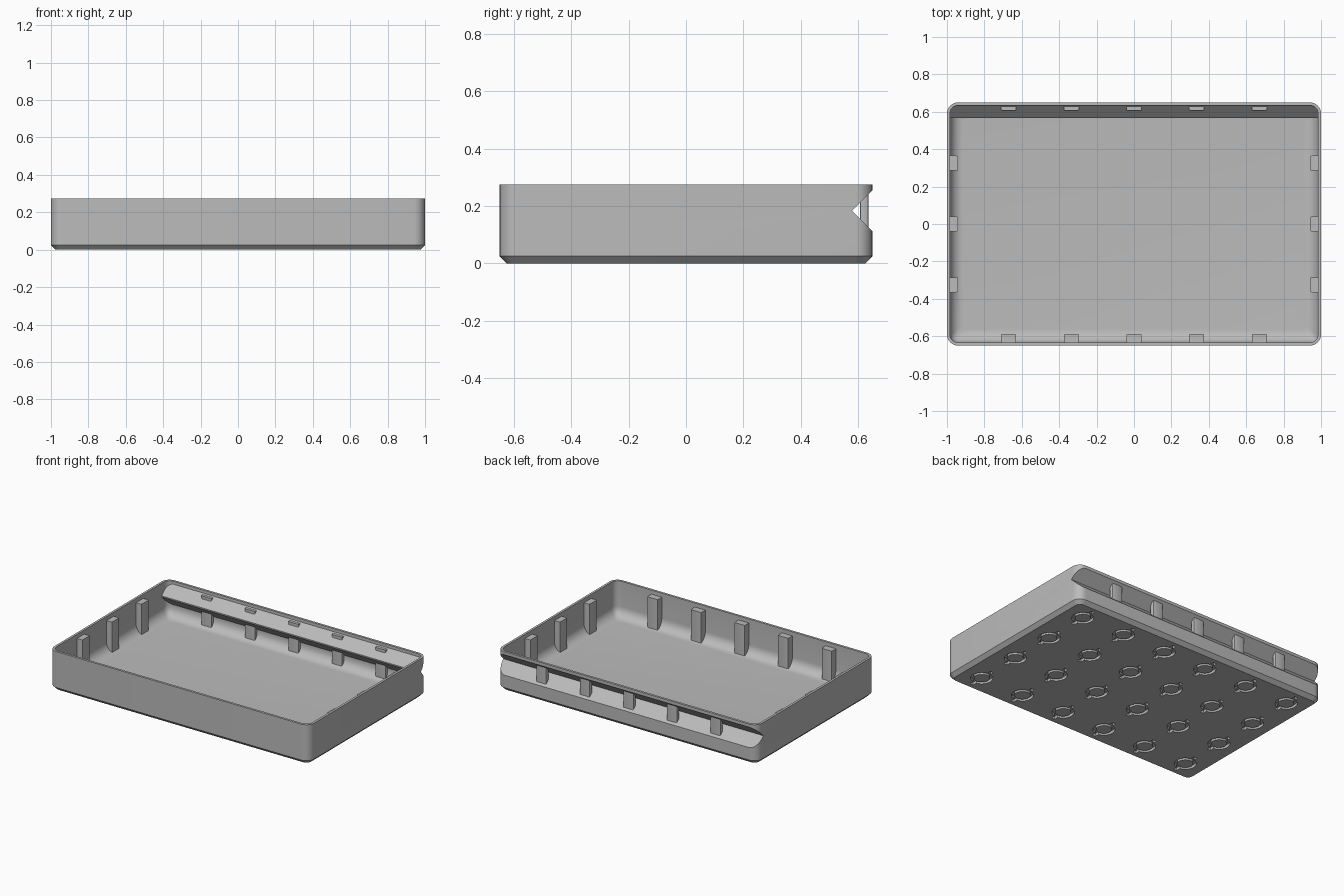
import bpy, bmesh, math
from mathutils import Matrix, Vector

if "Cube" in bpy.data.objects:
    bpy.data.objects.remove(bpy.data.objects["Cube"])

HX, HY, TOP = 1.0, 0.65, 0.275
WALL, FLOOR, RADIUS = 0.016, 0.03, 0.06

grey = bpy.data.materials.new("plain grey")
grey.use_nodes = True
grey.diffuse_color = (0.5, 0.5, 0.5, 1)
grey.node_tree.nodes["Principled BSDF"].inputs["Base Color"].default_value = (0.5, 0.5, 0.5, 1)


def finish(bm, name):
    bmesh.ops.recalc_face_normals(bm, faces=bm.faces)
    mesh = bpy.data.meshes.new(name)
    bm.to_mesh(mesh)
    bm.free()
    mesh.materials.append(grey)
    obj = bpy.data.objects.new(name, mesh)
    bpy.context.collection.objects.link(obj)
    return obj


def rounded_loop(bm, inset, z, steps=8):
    """Rounded rectangle, inset from the outer wall."""
    r = max(RADIUS - inset, 0.03)
    cx, cy = HX - inset - r, HY - inset - r
    verts = []
    for q, (sx, sy) in enumerate([(1, 1), (-1, 1), (-1, -1), (1, -1)]):
        for i in range(steps + 1):
            a = math.pi / 2 * (q + i / steps)
            verts.append(bm.verts.new((sx * cx + r * math.cos(a), sy * cy + r * math.sin(a), z)))
    return verts


def loft(name, rings):
    """Closed solid through rounded rectangles given as (inset, height)."""
    bm = bmesh.new()
    loops = [rounded_loop(bm, *ring) for ring in rings]
    n = len(loops[0])
    for low, high in zip(loops, loops[1:]):
        for i in range(n):
            j = (i + 1) % n
            bm.faces.new((low[i], low[j], high[j], high[i]))
    bm.faces.new(loops[0])
    bm.faces.new(loops[-1])
    return finish(bm, name)


def prism(name, profile, half):
    """Profile in y and z, pulled along x."""
    bm = bmesh.new()
    ends = [[bm.verts.new((x, y, z)) for y, z in profile] for x in (-half, half)]
    n = len(profile)
    for i in range(n):
        j = (i + 1) % n
        bm.faces.new((ends[0][i], ends[0][j], ends[1][j], ends[1][i]))
    for end in ends:
        bm.faces.new(end)
    return finish(bm, name)


def add_box(bm, x0, x1, y0, y1, z0, z1):
    size = Matrix.Diagonal((x1 - x0, y1 - y0, z1 - z0, 1))
    mid = Vector(((x0 + x1) / 2, (y0 + y1) / 2, (z0 + z1) / 2))
    bmesh.ops.create_cube(bm, size=1, matrix=Matrix.Translation(mid) @ size)


def combine(target, tool, operation):
    mod = target.modifiers.new(operation.lower(), "BOOLEAN")
    mod.operation, mod.solver, mod.object = operation, "EXACT", tool
    bpy.ops.object.select_all(action="DESELECT")
    bpy.context.view_layer.objects.active = target
    target.select_set(True)
    bpy.ops.object.modifier_apply(modifier=mod.name)
    bpy.data.objects.remove(tool)


# Outer block with a chamfered foot
tray = loft("tray", [(0.025, 0), (0, 0.025), (0, TOP)])

# Cavity with a filleted floor edge, notched by the ridge along the back
FILLET = 0.07
rings = []
for i in range(9):
    a = math.pi / 2 * i / 8
    rings.append((WALL + FILLET * (1 - math.sin(a)), FLOOR + FILLET * (1 - math.cos(a))))
cavity = loft("cavity", rings + [(WALL, TOP + 0.1)])
APEX_Z = 0.183
ridge = prism("ridge", [(0.567, APEX_Z - 0.004), (0.567, APEX_Z + 0.004),
                        (0.667, APEX_Z + 0.104), (0.667, APEX_Z - 0.104)], 1.2)
combine(cavity, ridge, "DIFFERENCE")
combine(tray, cavity, "DIFFERENCE")

# Finger groove running along the outside of the back
groove = prism("groove", [(0.579, APEX_Z), (0.679, APEX_Z + 0.1), (0.679, APEX_Z - 0.1)], 1.2)
combine(tray, groove, "DIFFERENCE")

# Upright ribs around the inside walls
bm = bmesh.new()
RIB_TOP, W, SPACING = 0.247, 0.04, 0.335
for k in range(-2, 3):
    x = k * SPACING
    add_box(bm, x - W, x + W, -0.642, -0.588, 0.02, RIB_TOP)
    add_box(bm, x - W, x + W, 0.607, 0.636, 0.02, RIB_TOP)
for k in range(-1, 2):
    y = k * 0.325
    for x0, x1 in ((-0.992, -0.942), (0.942, 0.992)):
        add_box(bm, x0, x1, y - W, y + W, 0.02, RIB_TOP)
uprights = [e for e in bm.edges if abs(e.verts[0].co.z - e.verts[1].co.z) > 0.1]
bmesh.ops.bevel(bm, geom=uprights, offset=0.006, segments=2, affect="EDGES", profile=0.5)
combine(tray, finish(bm, "ribs"), "UNION")

# Ring slots with two lugs each, sunk into the underside
DEPTH, SIDES = 0.02, 32
centres = [((i - 2.5) * SPACING, (j - 1.5) * 0.33) for i in range(6) for j in range(4)]
bm = bmesh.new()
for cx, cy in centres:
    loops = []
    for r, z in ((0.05, -0.02), (0.07, -0.02), (0.07, DEPTH), (0.05, DEPTH)):
        loops.append([bm.verts.new((cx + r * math.cos(2 * math.pi * s / SIDES),
                                    cy + r * math.sin(2 * math.pi * s / SIDES), z))
                      for s in range(SIDES)])
    for k in range(4):
        a, b = loops[k], loops[(k + 1) % 4]
        for s in range(SIDES):
            t = (s + 1) % SIDES
            bm.faces.new((a[s], a[t], b[t], b[s]))
combine(tray, finish(bm, "ring_slots"), "DIFFERENCE")

bm = bmesh.new()
for cx, cy in centres:
    for y0, y1 in ((-0.1, -0.06), (0.06, 0.1)):
        add_box(bm, cx - 0.013, cx + 0.013, cy + y0, cy + y1, -0.02, DEPTH - 0.001)
combine(tray, finish(bm, "lug_slots"), "DIFFERENCE")

# Smooth the rounded corners and fillets, keep the edges sharp
bpy.ops.object.select_all(action="DESELECT")
bpy.context.view_layer.objects.active = tray
tray.select_set(True)
bpy.ops.object.shade_smooth_by_angle(angle=math.radians(30))
